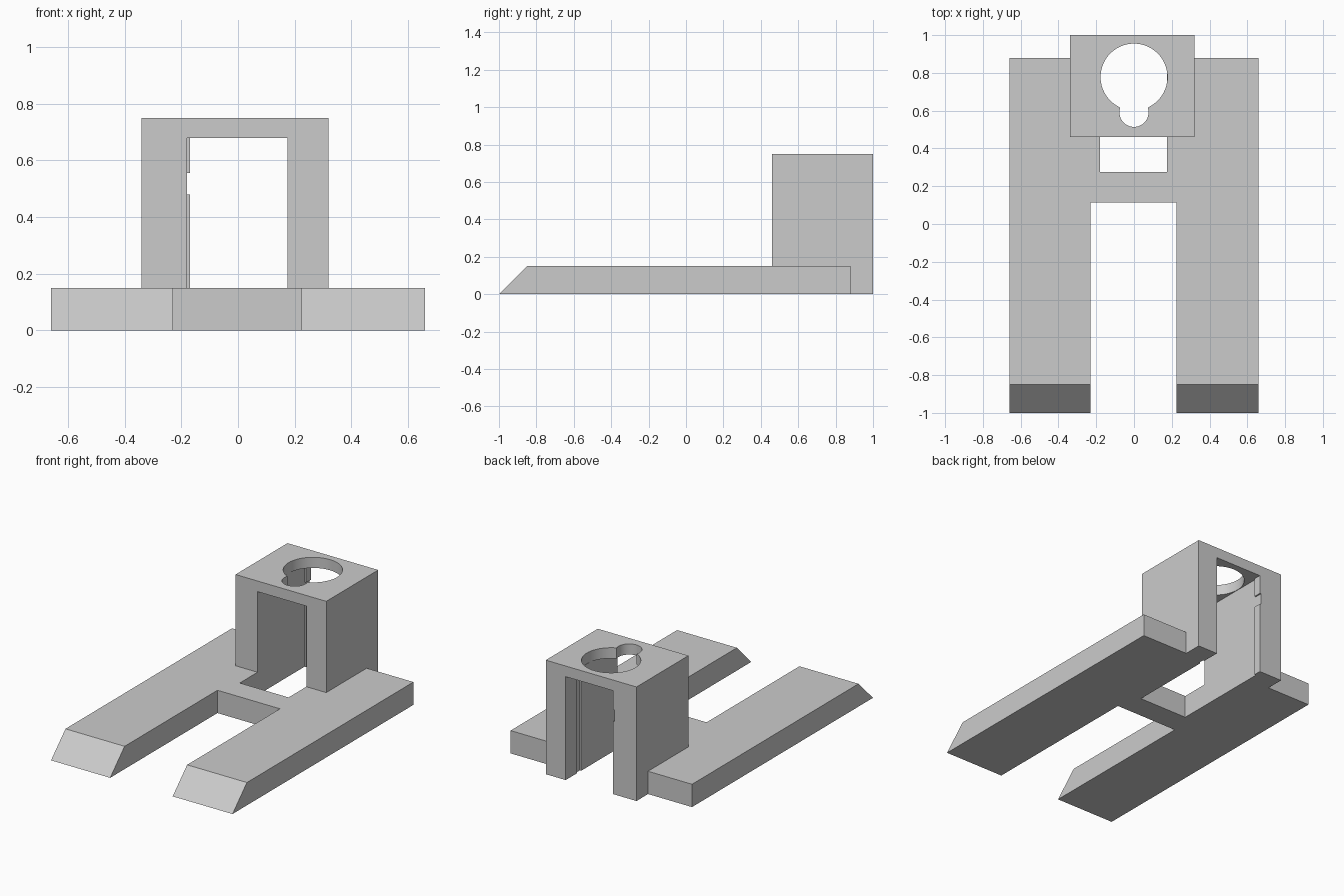
import bpy
import bmesh
from math import acos, cos, sin, pi
from mathutils import Vector

cube = bpy.data.objects.get("Cube")
if cube:
    bpy.data.objects.remove(cube, do_unlink=True)

GREY = (0.6, 0.6, 0.6, 1.0)
mat = bpy.data.materials.new("plain grey")
mat.use_nodes = True
mat.diffuse_color = GREY
mat.node_tree.nodes["Principled BSDF"].inputs["Base Color"].default_value = GREY


def prism(name, loops, z0, z1, slope=0.0):
    """Extrude plan outlines (first the edge, then holes) from z0 to z1."""
    bm = bmesh.new()
    edges = []
    for loop in loops:
        vs = [bm.verts.new((x, y, z0)) for x, y in loop]
        edges += [bm.edges.new((a, b)) for a, b in zip(vs, vs[1:] + vs[:1])]
    bmesh.ops.triangle_fill(bm, edges=edges, use_beauty=True)
    ext = bmesh.ops.extrude_face_region(bm, geom=bm.faces[:])
    top = [g for g in ext["geom"] if isinstance(g, bmesh.types.BMVert)]
    bmesh.ops.translate(bm, verts=top, vec=Vector((0, 0, z1 - z0)))
    # slide the front top edge back to make a ramp
    for v in top:
        if v.co.y < -0.99:
            v.co.y += slope
    bmesh.ops.recalc_face_normals(bm, faces=bm.faces[:])
    bmesh.ops.dissolve_limit(bm, angle_limit=0.01, verts=bm.verts[:], edges=bm.edges[:])
    bmesh.ops.triangulate(bm, faces=[f for f in bm.faces if len(f.verts) > 4])
    me = bpy.data.meshes.new(name)
    bm.to_mesh(me)
    bm.free()
    me.materials.append(mat)
    obj = bpy.data.objects.new(name, me)
    bpy.context.collection.objects.link(obj)
    return obj


def rect(x0, x1, y0, y1):
    return [(x0, y0), (x1, y0), (x1, y1), (x0, y1)]


def arc(cx, cy, r, a0, a1, n):
    return [(cx + r * cos(a0 + (a1 - a0) * i / n),
             cy + r * sin(a0 + (a1 - a0) * i / n)) for i in range(n + 1)]


# Shared plan dimensions
SLOT_R, SLOT_L = -0.18, 0.175
TOWER_R, TOWER_L = -0.34, 0.32
FRONT, BACK, WING_BACK = 0.46, 1.0, 0.88
BASE_H, ROOF_Z, TOP = 0.15, 0.68, 0.75

# Forked base with ramped tips, notched around the tower
base = [(-0.66, -1), (-0.23, -1), (-0.23, 0.115), (0.225, 0.115), (0.225, -1),
        (0.66, -1), (0.66, WING_BACK), (TOWER_L, WING_BACK), (TOWER_L, FRONT),
        (SLOT_L, FRONT), (SLOT_L, 0.275), (SLOT_R, 0.275), (SLOT_R, FRONT),
        (TOWER_R, FRONT), (TOWER_R, WING_BACK), (-0.66, WING_BACK)]
prism("forked_base", [base], 0, BASE_H, slope=0.15)

# Tower side walls, the left one with a shallow groove
prism("right_wall", [rect(TOWER_R, SLOT_R, FRONT, BACK)], 0, ROOF_Z)
groove = SLOT_L + 0.01
prism("left_wall", [[(TOWER_L, FRONT), (TOWER_L, BACK), (SLOT_L, BACK),
                     (SLOT_L, WING_BACK), (groove, WING_BACK), (groove, 0.84),
                     (SLOT_L, 0.84), (SLOT_L, FRONT)]], 0, ROOF_Z)

# Thin rib on the right wall, interrupted by a gap
for name, z0, z1 in (("lower_rib", 0, 0.48), ("upper_rib", 0.555, ROOF_Z)):
    prism(name, [rect(SLOT_R, SLOT_R + 0.01, 0.95, BACK)], z0, z1)

# Tower roof with a keyhole opening
R, r, cy, d = 0.177, 0.077, 0.778, 0.187
a = (d * d + R * R - r * r) / (2 * d)
big, small = acos(a / R), acos((d - a) / r)
keyhole = arc(0, cy, R, -pi / 2 + big, 1.5 * pi - big, 56)
keyhole += arc(0, cy - d, r, pi / 2 + small, 2.5 * pi - small, 28)[1:-1]
roof = prism("keyhole_roof", [rect(TOWER_R, TOWER_L, FRONT, BACK), keyhole], ROOF_Z, TOP)

bpy.ops.object.select_all(action="DESELECT")
roof.select_set(True)
bpy.context.view_layer.objects.active = roof
bpy.ops.object.shade_smooth_by_angle(angle=0.5)
